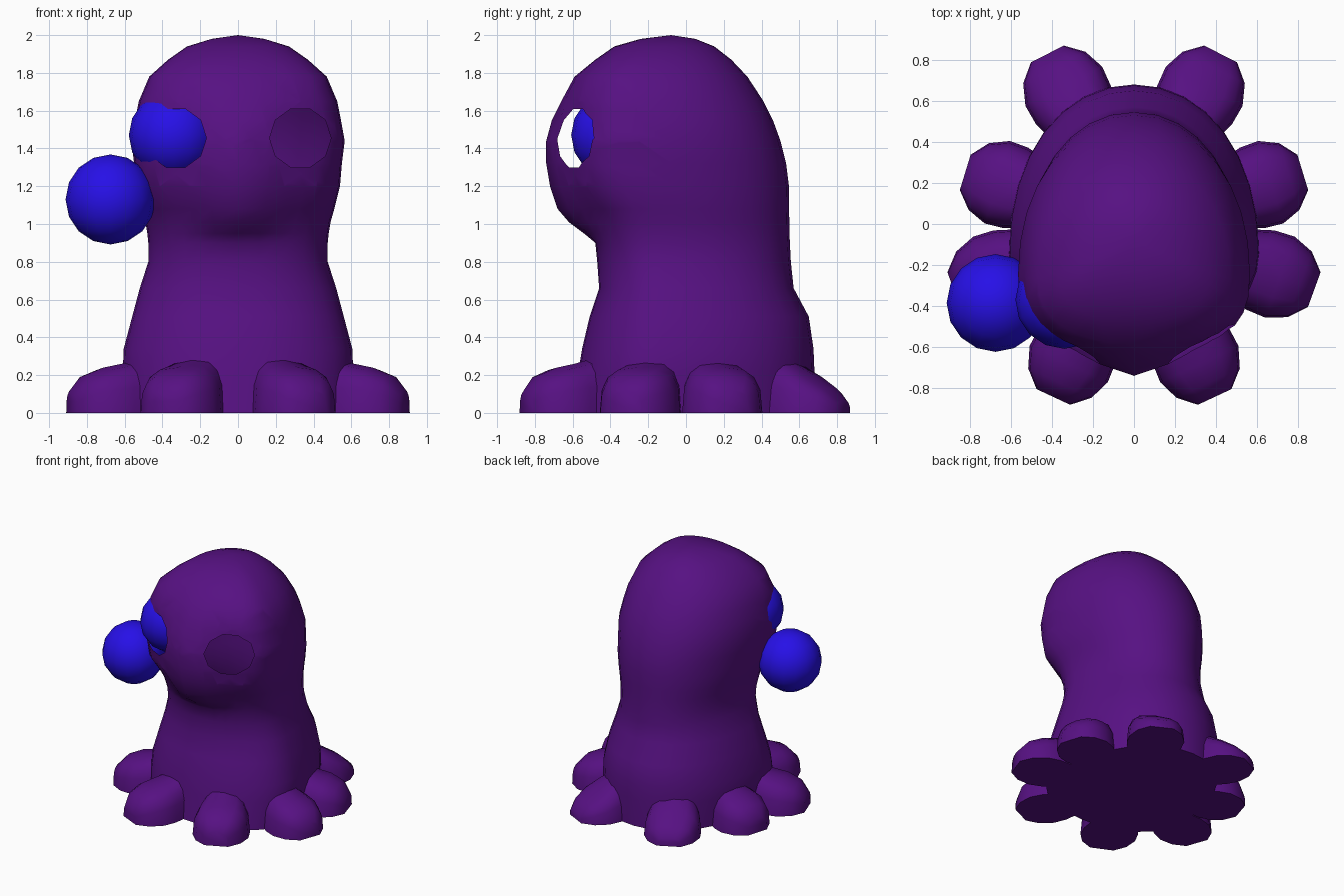
import bpy, bmesh, math
from mathutils import Vector

if "Cube" in bpy.data.objects:
    bpy.data.objects.remove(bpy.data.objects["Cube"])


def material(name, rgb):
    m = bpy.data.materials.new(name)
    m.diffuse_color = (*rgb, 1)
    m.use_nodes = True
    m.node_tree.nodes["Principled BSDF"].inputs["Base Color"].default_value = m.diffuse_color
    return m


PURPLE = material("deep_purple", (0.094, 0.0055, 0.225))
BLUE = material("bright_blue", (0.02, 0.005, 0.8))


def finish(bm, name, mat, angle=50):
    me = bpy.data.meshes.new(name)
    bm.to_mesh(me)
    bm.free()
    ob = bpy.data.objects.new(name, me)
    bpy.context.collection.objects.link(ob)
    me.materials.append(mat)
    bpy.ops.object.select_all(action='DESELECT')
    ob.select_set(True)
    bpy.context.view_layer.objects.active = ob
    bpy.ops.object.shade_smooth_by_angle(angle=math.radians(angle))
    return ob


def loft(bm, rings, closed=True):
    """Skin a list of point rings with quads."""
    rows = [[bm.verts.new(p) for p in r] for r in rings]
    n = len(rows[0])
    for a, b in zip(rows, rows[1:]):
        for i in range(n if closed else n - 1):
            j = (i + 1) % n
            bm.faces.new((a[i], a[j], b[j], b[i]))
    return rows


# Body: z, half width, front y, back y, muzzle bulge, squareness exponent
ROWS = [
    (0.00, 0.60, -0.60, 0.68, 0.00, 0.95),
    (0.22, 0.61, -0.57, 0.68, 0.00, 0.95),
    (0.34, 0.605, -0.55, 0.675, 0.00, 0.95),
    (0.51, 0.56, -0.51, 0.65, 0.00, 0.93),
    (0.66, 0.52, -0.46, 0.57, 0.00, 0.92),
    (0.80, 0.475, -0.47, 0.555, 0.00, 0.90),
    (0.90, 0.475, -0.48, 0.55, 0.00, 0.88),
    (0.95, 0.48, -0.49, 0.548, 0.05, 0.85),
    (1.01, 0.49, -0.50, 0.547, 0.12, 0.82),
    (1.08, 0.51, -0.53, 0.546, 0.15, 0.78),
    (1.20, 0.54, -0.61, 0.545, 0.11, 0.74),
    (1.32, 0.55, -0.63, 0.53, 0.11, 0.74),
    (1.44, 0.565, -0.63, 0.50, 0.11, 0.75),
    (1.55, 0.545, -0.62, 0.46, 0.09, 0.77),
    (1.65, 0.525, -0.61, 0.41, 0.05, 0.79),
    (1.78, 0.47, -0.57, 0.325, 0.02, 0.82),
    (1.87, 0.37, -0.48, 0.24, 0.00, 0.87),
    (1.94, 0.27, -0.38, 0.15, 0.00, 0.90),
    (1.98, 0.14, -0.24, 0.05, 0.00, 0.95),
]
SEGS = 32


def body_ring(z, w, yf, yb, bulge, p):
    yc = yf + 0.34 * (yb - yf)
    pts = []
    for i in range(SEGS):
        t = 2 * math.pi * i / SEGS
        c, s = math.cos(t), math.sin(t)
        q = p if s < 0 else 0.95
        x = w * math.copysign(abs(c) ** q, c)
        y = yc + (yb - yc if s > 0 else yc - yf) * math.copysign(abs(s) ** q, s)
        if s < 0:
            y -= bulge * math.exp(-(x / 0.21) ** 2)
        pts.append((x, y, z))
    return pts


bm = bmesh.new()
rows = loft(bm, [body_ring(*r) for r in ROWS])
tip = bm.verts.new((0, -0.08, 2.0))
for i in range(SEGS):
    bm.faces.new((rows[-1][i], rows[-1][(i + 1) % SEGS], tip))
bm.faces.new(rows[0][::-1])

# Open eye holes: slice the face along a ten-sided outline, drop what is inside
HOLE_Z, HOLE_R, SIDES = 1.455, 0.155, 10
for ex in (-0.33, 0.33):
    centre = Vector((ex, 0, HOLE_Z))
    for k in range(SIDES):
        a = 2 * math.pi * (k + 0.5) / SIDES
        d = Vector((math.cos(a), 0, math.sin(a)))
        near = [f for f in bm.faces if f.calc_center_median().y < -0.25
                and (f.calc_center_median() - centre).xz.length < 0.3]
        geom = near + list({e for f in near for e in f.edges}) \
            + list({v for f in near for v in f.verts})
        bmesh.ops.bisect_plane(bm, geom=geom, dist=1e-5,
                               plane_co=centre + d * HOLE_R, plane_no=d)
    inside = []
    for f in bm.faces:
        m = f.calc_center_median()
        if m.y < -0.2 and all(
                (m - centre).dot(Vector((math.cos(a), 0, math.sin(a)))) < HOLE_R
                for a in [2 * math.pi * (k + 0.5) / SIDES for k in range(SIDES)]):
            inside.append(f)
    bmesh.ops.delete(bm, geom=inside, context='FACES')
bmesh.ops.recalc_face_normals(bm, faces=bm.faces[:])
finish(bm, "body", PURPLE, 60)

# Stubby feet: fraction of reach, half width, height
STATIONS = [(0.30, 0.13, 0.34), (0.58, 0.17, 0.29), (0.70, 0.205, 0.26),
            (0.81, 0.21, 0.24), (0.92, 0.17, 0.20), (1.0, 0.09, 0.12)]


def foot(name, angle, reach, side, slope):
    a = math.radians(angle)
    u, v = Vector((math.cos(a), math.sin(a), 0)), Vector((-math.sin(a), math.cos(a), 0))
    rings = []
    for r, w, h in STATIONS:
        h *= 1 - slope * max(0, r - 0.7) / 0.3
        ring = []
        for k in range(9):
            t = math.pi * k / 8
            p = u * r * reach + v * w * math.copysign(abs(math.cos(t)) ** 0.7, math.cos(t))
            p.z = h * math.sin(t) ** 0.7 if 0 < k < 8 else 0
            p.x *= side
            ring.append(p)
        rings.append(ring)
    bm = bmesh.new()
    rows = loft(bm, rings)          # closed ring gives the flat sole
    bm.faces.new(rows[0])
    bm.faces.new(rows[-1][::-1])
    bmesh.ops.recalc_face_normals(bm, faces=bm.faces[:])
    finish(bm, name, PURPLE, 60)


FEET = [("back_foot", 63, 0.93, 0.45), ("rear_side_foot", 17, 0.86, 0.0),
        ("front_side_foot", -20, 0.935, 0.0), ("front_foot", -65, 0.93, 0.0)]
for name, angle, reach, slope in FEET:
    for side, label in ((1, "right"), (-1, "left")):
        foot(f"{label}_{name}", angle, reach, side, slope)

# Eyeballs: one in its socket, one floating beside the head
for name, pos in (("socket_eyeball", (-0.34, -0.37, 1.47)),
                  ("loose_eyeball", (-0.675, -0.385, 1.13))):
    bm = bmesh.new()
    bmesh.ops.create_uvsphere(bm, u_segments=16, v_segments=8, radius=0.238)
    bmesh.ops.translate(bm, verts=bm.verts[:], vec=pos)
    finish(bm, name, BLUE)
